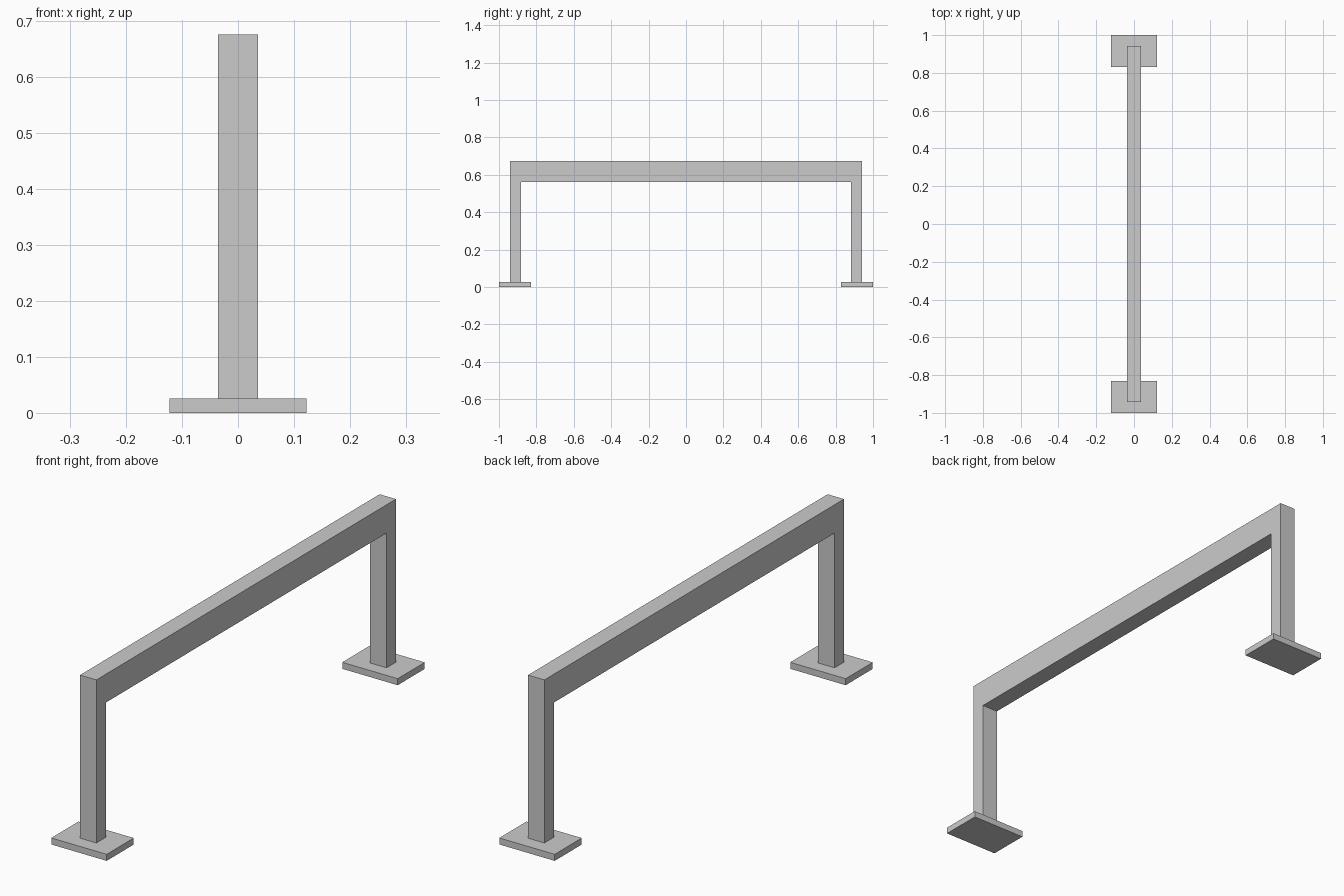
import bpy, bmesh

if "Cube" in bpy.data.objects:
    bpy.data.objects.remove(bpy.data.objects["Cube"])

grey = bpy.data.materials.new("light_grey")
grey.diffuse_color = (0.6, 0.6, 0.6, 1)
grey.use_nodes = True
grey.node_tree.nodes["Principled BSDF"].inputs["Base Color"].default_value = grey.diffuse_color


def extrude_profile(name, points, half_width):
    """Extrude a (y, z) outline along x, centred on x = 0."""
    bm = bmesh.new()
    face = bm.faces.new([bm.verts.new((-half_width, y, z)) for y, z in points])
    out = bmesh.ops.extrude_face_region(bm, geom=[face])
    moved = [g for g in out["geom"] if isinstance(g, bmesh.types.BMVert)]
    bmesh.ops.translate(bm, verts=moved, vec=(2 * half_width, 0, 0))
    bmesh.ops.recalc_face_normals(bm, faces=bm.faces)
    mesh = bpy.data.meshes.new(name)
    bm.to_mesh(mesh)
    bm.free()
    mesh.materials.append(grey)
    obj = bpy.data.objects.new(name, mesh)
    bpy.context.collection.objects.link(obj)
    return obj


PLATE_TOP, TOP, BEAM_BOTTOM = 0.026, 0.675, 0.562
OUTER, INNER = 0.942, 0.883

# Rail frame: two posts joined by the top beam
extrude_profile("rail_frame", [
    (-OUTER, PLATE_TOP), (-OUTER, TOP), (OUTER, TOP), (OUTER, PLATE_TOP),
    (INNER, PLATE_TOP), (INNER, BEAM_BOTTOM),
    (-INNER, BEAM_BOTTOM), (-INNER, PLATE_TOP)], 0.036)

# Base plates under the posts
for side, name in ((-1, "front_base_plate"), (1, "back_base_plate")):
    a, b = side * 0.83, side * 1.0
    extrude_profile(name, [(a, 0), (b, 0), (b, PLATE_TOP), (a, PLATE_TOP)], 0.122)
